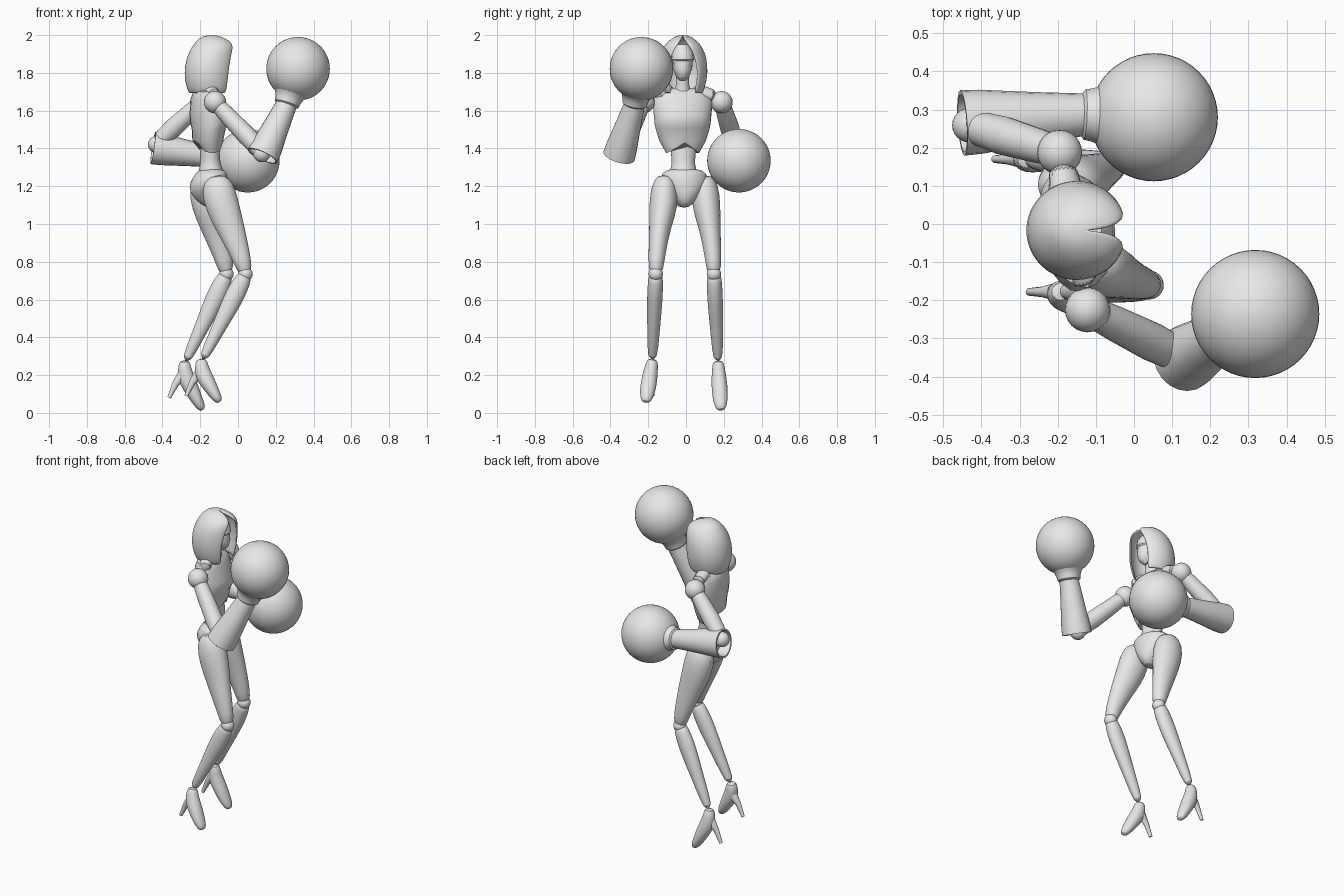
import bpy, bmesh, math
from mathutils import Vector, Matrix

cube = bpy.data.objects.get("Cube")
if cube:
    bpy.data.objects.remove(cube)

grey = bpy.data.materials.new("plain grey")
grey.use_nodes = True
grey.diffuse_color = (0.8, 0.8, 0.8, 1)
grey.node_tree.nodes["Principled BSDF"].inputs["Base Color"].default_value = (0.8, 0.8, 0.8, 1)
UP = Vector((0, 0, 1))


def finish(name, bm, smooth=0, angle=40):
    """Turn a bmesh into a named, shaded object."""
    bmesh.ops.recalc_face_normals(bm, faces=bm.faces)
    mesh = bpy.data.meshes.new(name)
    bm.to_mesh(mesh)
    bm.free()
    mesh.materials.append(grey)
    mesh.shade_smooth()
    mesh.set_sharp_from_angle(angle=math.radians(angle))
    obj = bpy.data.objects.new(name, mesh)
    bpy.context.scene.collection.objects.link(obj)
    if smooth:
        obj.modifiers.new("rounding", "SUBSURF").levels = smooth
        obj.modifiers["rounding"].render_levels = smooth
    return obj


def ball(name, centre, radius, detail=24):
    bm = bmesh.new()
    bmesh.ops.create_uvsphere(bm, u_segments=detail, v_segments=detail // 2, radius=radius,
                              matrix=Matrix.Translation(centre))
    return finish(name, bm)


def loft(name, rows, axis=None, yaw=0, notch=0, smooth=0, n=20):
    """Skin elliptical rings; each row is x, y, z, depth radius, side radius."""
    bm = bmesh.new()
    centres = [Vector(r[:3]) for r in rows]
    rings = []
    for i, row in enumerate(rows):
        t = axis or centres[min(i + 1, len(rows) - 1)] - centres[max(i - 1, 0)]
        t = t.normalized()
        side = Vector((-math.sin(yaw), math.cos(yaw), 0))
        side = (side - t * side.dot(t)).normalized()
        fore = side.cross(t)
        ring = []
        for k in range(n):
            a = math.tau * k / n
            p = centres[i] + fore * row[3] * math.cos(a) + side * row[4] * math.sin(a)
            if i == len(rows) - 1:
                p.z += notch * (1 - abs(math.sin(a)))
            ring.append(bm.verts.new(p))
        rings.append(ring)
    for r, s in zip(rings, rings[1:]):
        for k in range(n):
            bm.faces.new((r[k], r[k - 1], s[k - 1], s[k]))
    bm.faces.new(rings[0])
    bm.faces.new(rings[-1])
    return finish(name, bm, smooth)


def column(name, x, y, rows, **kw):
    """Upright loft; rows are z, x shift, depth radius, side radius."""
    return loft(name, [(x + dx, y, z, a, b) for z, dx, a, b in rows], axis=UP, **kw)


# Head: masked face, neck and open hood
column("face_mask", -0.115, -0.018, [
    (1.95, 0, .03, .03), (1.91, 0, .06, .055), (1.87, 0, .066, .06), (1.862, 0, .058, .054),
    (1.82, .005, .06, .05), (1.78, .01, .045, .035), (1.76, .01, .02, .015)])
column("neck", -0.145, -0.018, [(1.83, .01, .036, .036), (1.74, 0, .034, .034), (1.66, -.01, .05, .055)])

bm = bmesh.new()
hood_rows = [(1.69, -.15, .105, .10, .6), (1.76, -.153, .126, .123, .68), (1.84, -.15, .127, .128, .62),
             (1.91, -.138, .118, .112, .5), (1.95, -.123, .105, .088, .32),
             (1.98, -.135, .07, .055, .1), (1.994, -.14, .02, .02, .02)]
bands = []
for z, x, a, b, gap in hood_rows:
    arc = [gap + (math.tau - 2 * gap) * k / 24 for k in range(25)]
    bands.append([bm.verts.new((x + a * math.cos(t), -.017 + b * math.sin(t), z)) for t in arc])
for r, s in zip(bands, bands[1:]):
    for k in range(24):
        bm.faces.new((r[k], r[k + 1], s[k + 1], s[k]))
bm.faces.new(bands[-1])
hood = finish("hood", bm, 0, 60)
shell = hood.modifiers.new("cloth thickness", "SOLIDIFY")
shell.thickness = 0.012
shell.offset = 0
rounding = hood.modifiers.new("rounding", "SUBSURF")
rounding.levels = rounding.render_levels = 1

# Torso: jacket chest with a notched hem, waist and pelvis
TWIST = 0.17
column("chest", -0.16, -0.018, [
    (1.72, -.01, .04, .06), (1.70, -.01, .065, .14), (1.66, -.008, .08, .162), (1.58, .005, .1, .155),
    (1.53, .01, .1, .15), (1.505, .005, .088, .145), (1.44, 0, .08, .125), (1.375, .01, .062, .088)],
    yaw=TWIST, notch=.055)
column("waist", -0.147, -0.014, [
    (1.47, -.008, .05, .07), (1.38, -.002, .053, .07), (1.33, 0, .052, .06),
    (1.29, .003, .062, .068), (1.24, .003, .08, .09)], yaw=TWIST, smooth=1)
column("pelvis", -0.145, -0.01, [
    (1.295, .005, .06, .075), (1.27, .005, .083, .125), (1.22, -.01, .102, .13), (1.17, -.01, .105, .105),
    (1.12, .005, .08, .055), (1.085, .015, .04, .025)], yaw=TWIST, smooth=1)
for s, x in ((1, -.2), (-1, -.13)):
    side = "left" if s > 0 else "right"
    loft(side + "_collar_plate", [(-.17, -.018 + s * .04, 1.715, .045, .03), (x + .01, s * .17, 1.67, .05, .045)],
         smooth=1)

# Legs: thigh, knee, shin, and high heeled shoe
THIGH = [(-.115, .11, 1.26, .045, .04), (-.11, .115, 1.2, .09, .07), (-.085, .118, 1.1, .091, .078),
         (-.047, .135, 1.0, .078, .06), (-.01, .148, .9, .062, .05), (.025, .157, .8, .047, .042),
         (.04, .16, .735, .036, .036)]
SHIN = [(0, .034, .034), (.06, .044, .04), (.2, .053, .042), (.4, .048, .04), (.7, .034, .032), (1, .026, .026)]
SHOE = [(-.002, .015, .028, .028), (-.004, -.03, .036, .034), (.006, -.085, .046, .041), (.035, -.14, .04, .043),
        (.062, -.195, .032, .04), (.085, -.235, .024, .03), (.094, -.25, .012, .016)]


def leg(side, s, ankle, drop, toe_out):
    left = s > 0
    rows = [(x - (.06 + .08 * (1.25 - z) if left else 0), s * y - (.012 if left else 0), z, a, b)
            for x, y, z, a, b in THIGH]
    loft(side + "_thigh", rows, smooth=1)
    knee, ankle = Vector(rows[-1][:3]), Vector(ankle)
    ball(side + "_knee", knee, .038)
    loft(side + "_shin", [(*knee.lerp(ankle, f), a, b) for f, a, b in SHIN], smooth=1)
    loft(side + "_shoe", [(ankle.x + x, ankle.y - z * toe_out, ankle.z + z * drop, a, b)
                          for x, z, a, b in SHOE], smooth=1)
    loft(side + "_heel", [(ankle.x - .015, ankle.y, ankle.z - .07, .03, .024),
                          (ankle.x - .05, ankle.y, ankle.z - .11, .018, .014),
                          (ankle.x - .085, ankle.y, ankle.z - .185, .01, .01)], n=12)


leg("right", -1, (-.19, -.178, .275), .87, -.14)
leg("left", 1, (-.28, .17, .265), 1.0, .06)


# Arms: shoulder ball, upper arm, hollow flared forearm, cuff and round glove
def arm(side, shoulder, elbow, cup, wrist, glove):
    shoulder, elbow, cup, wrist, glove = map(Vector, (shoulder, elbow, cup, wrist, glove))
    ball(side + "_shoulder", shoulder, .059)
    loft(side + "_upper_arm", [(*shoulder.lerp(elbow, f), r, r) for f, r in
                               ((.12, .042), (.3, .046), (.7, .051), (1, .045))])
    ball(side + "_elbow", elbow.lerp(cup, .6), .045)
    line = wrist - cup
    loft(side + "_forearm", [(*(cup + line * f), r, r) for f, r in
                             ((.2, .066), (0, .076), (0, .086), (.15, .084), (.6, .068), (1.05, .054))],
         axis=line.normalized())
    reach = glove - wrist
    loft(side + "_cuff", [(*(wrist + reach * f), r, r) for f, r in
                          ((-.06, .05), (0, .066), (.12, .07), (.25, .08), (.4, .11))],
         axis=reach.normalized())
    ball(side + "_glove", glove, .168, 48)


arm("right", (-.122, -.225, 1.645), (.12, -.345, 1.39), (.13, -.355, 1.36),
    (.258, -.272, 1.635), (.318, -.236, 1.822))
arm("left", (-.195, .188, 1.645), (-.405, .25, 1.45), (-.45, .265, 1.402),
    (-.13, .287, 1.355), (.052, .28, 1.335))
